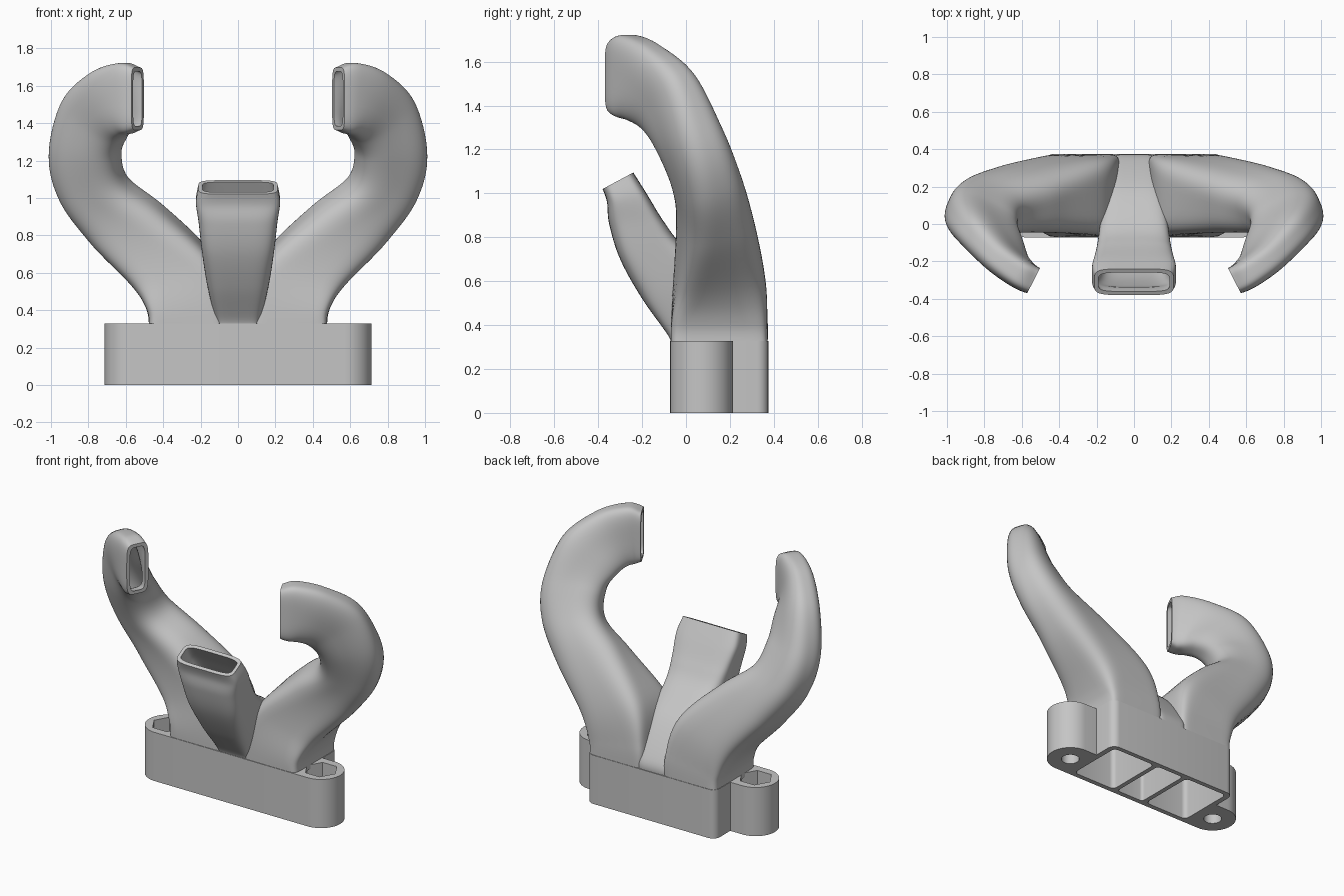
import bpy, bmesh, math
from mathutils import Vector

if "Cube" in bpy.data.objects:
    bpy.data.objects.remove(bpy.data.objects["Cube"], do_unlink=True)

grey = bpy.data.materials.new("matte_grey")
grey.use_nodes = True
grey.diffuse_color = (0.56, 0.56, 0.56, 1)
grey.node_tree.nodes["Principled BSDF"].inputs["Base Color"].default_value = (0.56, 0.56, 0.56, 1)

WALL = 0.022
SIDES = 64
STEPS = 8


def finish(name, bm):
    bmesh.ops.recalc_face_normals(bm, faces=bm.faces)
    mesh = bpy.data.meshes.new(name)
    bm.to_mesh(mesh)
    bm.free()
    mesh.materials.append(grey)
    ob = bpy.data.objects.new(name, mesh)
    bpy.context.collection.objects.link(ob)
    return ob


def smooth(ob, angle=40):
    bpy.ops.object.select_all(action="DESELECT")
    ob.select_set(True)
    bpy.context.view_layer.objects.active = ob
    bpy.ops.object.shade_smooth_by_angle(angle=math.radians(angle))


def spline(keys):
    """Catmull-Rom through lists of numbers."""
    pts = [keys[0]] + keys + [keys[-1]]
    out = []
    for a, b, c, d in zip(pts, pts[1:], pts[2:], pts[3:]):
        for s in range(STEPS):
            t = s / STEPS
            out.append([0.5 * (2 * q + (r - p) * t + (2 * p - 5 * q + 4 * r - u) * t * t
                               + (3 * q - p - 3 * r + u) * t ** 3)
                        for p, q, r, u in zip(a, b, c, d)])
    return out + [list(keys[-1])]


def duct(name, keys, mirror=1):
    """Hollow tube; each key is outer edge, inner edge, half thickness, squareness."""
    secs = spline([list(a) + list(b) + [w, p] for a, b, w, p in keys])
    mids = [(Vector(s[:3]) + Vector(s[3:6])) / 2 for s in secs]
    outer, inner = [], []
    for i, s in enumerate(secs):
        tangent = mids[min(i + 1, len(mids) - 1)] - mids[max(i - 1, 0)]
        u = (Vector(s[:3]) - Vector(s[3:6])) / 2
        v = tangent.cross(u).normalized()
        for rings, inset in ((outer, 0), (inner, WALL)):
            hu, hv = u.length - inset, s[6] - inset
            ring = []
            for k in range(SIDES):
                a = math.tau * (k + 0.5) / SIDES
                c, d = math.cos(a), math.sin(a)
                e = 2 / s[7]
                co = (mids[i] + u.normalized() * math.copysign(abs(c) ** e, c) * hu
                      + v * math.copysign(abs(d) ** e, d) * hv)
                ring.append((co.x * mirror, co.y, co.z))
            rings.append(ring)
    bm = bmesh.new()
    loops = [[bm.verts.new(p) for p in ring] for ring in outer + inner[::-1]]
    for r, n in zip(loops, loops[1:] + loops[:1]):
        for k in range(SIDES):
            j = (k + 1) % SIDES
            bm.faces.new((r[k], r[j], n[j], n[k]))
    smooth(finish(name, bm))


def prism(name, outline, z0, z1):
    bm = bmesh.new()
    face = bm.faces.new([bm.verts.new((x, y, z0)) for x, y in outline])
    top = bmesh.ops.extrude_face_region(bm, geom=[face])["geom"]
    bmesh.ops.translate(bm, vec=(0, 0, z1 - z0),
                        verts=[g for g in top if isinstance(g, bmesh.types.BMVert)])
    return finish(name, bm)


def arc(cx, cy, r, start, end, n):
    return [(cx + r * math.cos(math.radians(start + (end - start) * i / n)),
             cy + r * math.sin(math.radians(start + (end - start) * i / n)))
            for i in range(n + 1)]


def rounded_rect(x0, x1, y0, y1, r):
    return (arc(x1 - r, y0 + r, r, -90, 0, 5) + arc(x1 - r, y1 - r, r, 0, 90, 5)
            + arc(x0 + r, y1 - r, r, 90, 180, 5) + arc(x0 + r, y0 + r, r, 180, 270, 5))


# Mounting base with a screw ear at each end
EAR_X, EAR_Y, EAR_R, TOP = 0.57, 0.071, 0.143, 0.328
half = (arc(EAR_X, EAR_Y, EAR_R, -90, 90, 24) + [(0.48, EAR_Y + EAR_R)]
        + arc(0.43, 0.325, 0.05, 0, 90, 6))
base = prism("mounting_base", half + [(-x, y) for x, y in reversed(half)], 0, TOP)

# Duct pockets, screw holes and hexagonal nut recesses
cutters = [prism("centre_pocket", rounded_rect(-0.1, 0.1, -0.04, 0.345, 0.02), -0.1, 0.5)]
for s in (-1, 1):
    x0, x1 = sorted((0.13 * s, 0.445 * s))
    cutters += [
        prism("side_pocket", rounded_rect(x0, x1, -0.04, 0.345, 0.03), -0.1, 0.5),
        prism("screw_hole", arc(EAR_X * s, EAR_Y, 0.055, 0, 345, 23), -0.1, 0.5),
        prism("nut_recess", arc(EAR_X * s, EAR_Y, 0.105, 0, 300, 5), 0.2, 0.5)]
bpy.context.view_layer.objects.active = base
for cutter in cutters:
    mod = base.modifiers.new("cut", "BOOLEAN")
    mod.operation, mod.solver, mod.object = "DIFFERENCE", "EXACT", cutter
    bpy.ops.object.modifier_apply(modifier=mod.name)
    bpy.data.objects.remove(cutter, do_unlink=True)
smooth(base, 30)

# Curved side ducts
arm = [
    ((0.476, 0.152, 0.3), (0.08, 0.152, 0.3), 0.22, 12),
    ((0.488, 0.152, 0.4), (0.08, 0.152, 0.46), 0.219, 9),
    ((0.57, 0.168, 0.54), (0.15, 0.14, 0.7), 0.204, 5),
    ((0.79, 0.18, 0.78), (0.4, 0.088, 0.94), 0.168, 3.2),
    ((0.945, 0.16, 1.01), (0.595, 0.03, 1.08), 0.146, 2.8),
    ((0.995, 0.1, 1.25), (0.64, -0.06, 1.22), 0.132, 2.8),
    ((0.92, -0.005, 1.53), (0.618, -0.16, 1.305), 0.111, 2.9),
    ((0.77, -0.155, 1.675), (0.6, -0.235, 1.335), 0.093, 3.2),
    ((0.62, -0.262, 1.722), (0.575, -0.278, 1.345), 0.083, 4),
    ((0.537, -0.303, 1.698), (0.537, -0.303, 1.362), 0.075, 5),
]
duct("left_duct", arm)
duct("right_duct", arm, -1)

# Forward-leaning centre duct
duct("centre_duct", [
    ((0, -0.07, 0.3), (0, 0.368, 0.3), 0.115, 8),
    ((0, -0.08, 0.35), (0, 0.355, 0.4), 0.125, 7),
    ((0, -0.2, 0.52), (0, 0.19, 0.62), 0.168, 5),
    ((0, -0.3, 0.7), (0, -0.01, 0.76), 0.194, 4.5),
    ((0, -0.35, 0.86), (0, -0.1, 0.87), 0.21, 4.5),
    ((0, -0.36, 0.96), (0, -0.18, 1.0), 0.225, 5),
    ((0, -0.38, 1.02), (0, -0.24, 1.095), 0.212, 5),
])
